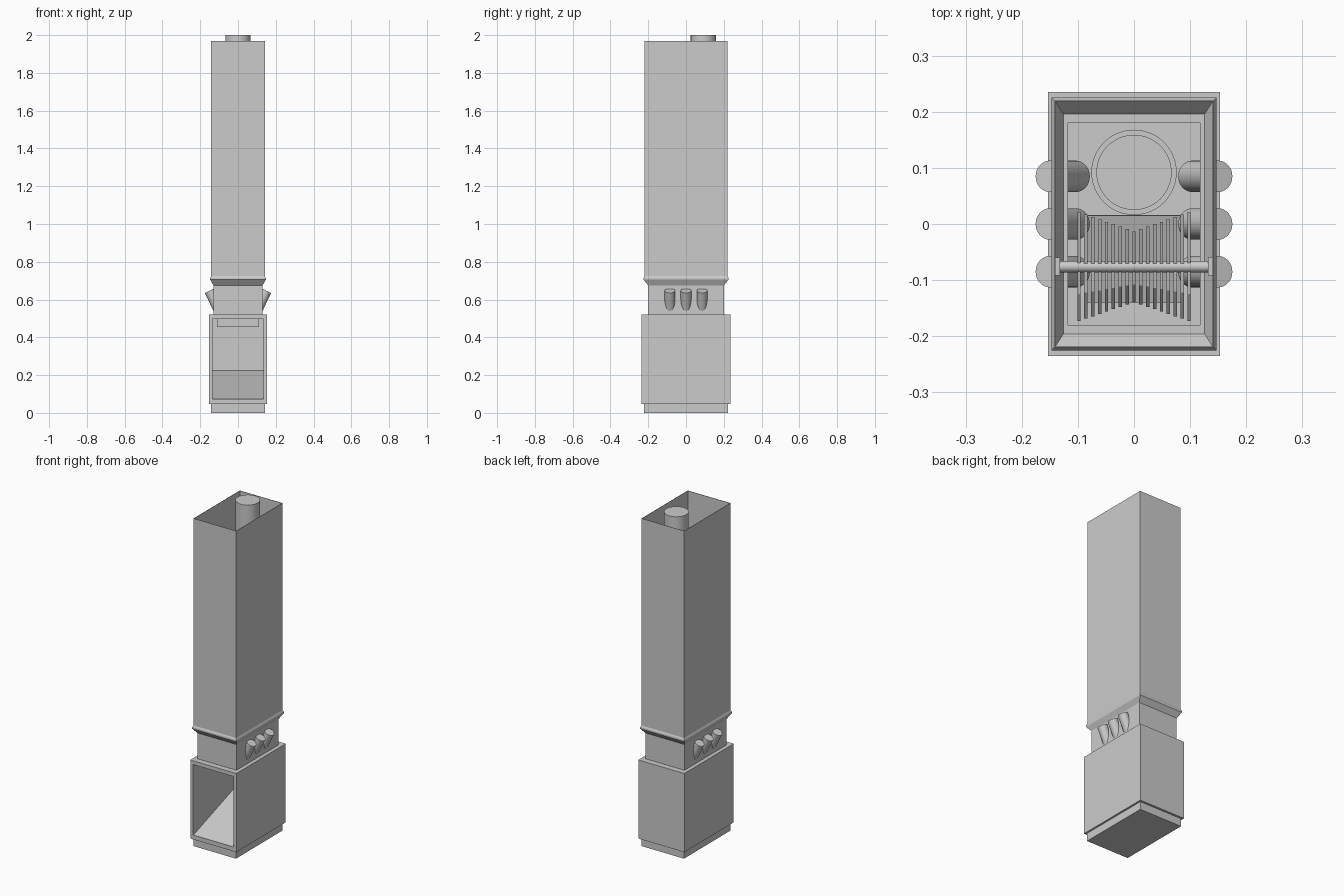
import bpy, bmesh, math
from mathutils import Vector

if "Cube" in bpy.data.objects:
    bpy.data.objects.remove(bpy.data.objects["Cube"])


def finish(name, bm, smooth=False):
    bmesh.ops.recalc_face_normals(bm, faces=bm.faces)
    me = bpy.data.meshes.new(name)
    bm.to_mesh(me)
    bm.free()
    ob = bpy.data.objects.new(name, me)
    bpy.context.collection.objects.link(ob)
    if smooth:
        bpy.context.view_layer.objects.active = ob
        ob.select_set(True)
        bpy.ops.object.shade_smooth_by_angle(angle=math.radians(35))
        ob.select_set(False)
    return ob


def box(name, x0, x1, y0, y1, z0, z1):
    bm = bmesh.new()
    bmesh.ops.create_cube(bm, size=1)
    for v in bm.verts:
        v.co = Vector(((x0 + x1) / 2 + v.co.x * (x1 - x0),
                       (y0 + y1) / 2 + v.co.y * (y1 - y0),
                       (z0 + z1) / 2 + v.co.z * (z1 - z0)))
    return finish(name, bm)


def ring(name, section, cy=0):
    """Hollow rectangular sleeve: closed section of (half x, half y, z)."""
    bm = bmesh.new()
    loops = [[bm.verts.new((sx * hx, cy + sy * hy, z))
              for sx, sy in ((-1, -1), (1, -1), (1, 1), (-1, 1))]
             for hx, hy, z in section]
    for i, a in enumerate(loops):
        b = loops[(i + 1) % len(loops)]
        for k in range(4):
            n = (k + 1) % 4
            bm.faces.new((a[k], a[n], b[n], b[k]))
    return finish(name, bm)


def rod(name, p, q, r, seg=32):
    p, q = Vector(p), Vector(q)
    bm = bmesh.new()
    bmesh.ops.create_cone(bm, cap_ends=True, segments=seg, radius1=r,
                          radius2=r, depth=(q - p).length)
    rot = (q - p).to_track_quat('Z', 'Y')
    for v in bm.verts:
        v.co = rot @ v.co + (p + q) / 2
    return finish(name, bm, True)


def plate(name, outline, x0, x1):
    """Extrude a (y, z) outline along x."""
    bm = bmesh.new()
    f = bm.faces.new([bm.verts.new((x0, y, z)) for y, z in outline])
    new = bmesh.ops.extrude_face_region(bm, geom=[f])['geom']
    for v in new:
        if isinstance(v, bmesh.types.BMVert):
            v.co.x = x1
    return finish(name, bm)


# plinth and firebox with an open front
box("plinth", -0.142, 0.142, -0.222, 0.222, 0, 0.05)
box("firebox_bottom", -0.153, 0.153, -0.235, 0.235, 0.047, 0.073)
for s, side in ((-1, "left"), (1, "right")):
    xs = sorted((s * 0.135, s * 0.153))
    box("firebox_wall_" + side, *xs, -0.235, 0.235, 0.073, 0.497)
box("firebox_back", -0.135, 0.135, 0.215, 0.235, 0.073, 0.497)
plate("sloped_floor", [(-0.225, 0.073), (0.215, 0.073), (0.215, 0.225)],
      -0.135, 0.135)

# firebox roof with a vent opening and its hanging lip
box("roof_back", -0.153, 0.153, 0.015, 0.235, 0.497, 0.52)
box("roof_front", -0.153, 0.153, -0.235, -0.14, 0.497, 0.52)
for s, side in ((-1, "left"), (1, "right")):
    xs = sorted((s * 0.085, s * 0.153))
    box("roof_" + side, *xs, -0.14, 0.015, 0.497, 0.52)
ring("vent_lip", [(0.11, 0.09, 0.497), (0.11, 0.09, 0.455),
                  (0.085, 0.077, 0.455), (0.085, 0.077, 0.497)], -0.0625)

# neck and thin open-topped tower
ring("neck", [(0.13, 0.2, 0.52), (0.13, 0.2, 0.69),
              (0.118, 0.18, 0.69), (0.118, 0.18, 0.52)])
ring("tower_shell", [(0.13, 0.2, 0.675), (0.147, 0.225, 0.705),
                     (0.147, 0.225, 0.715), (0.142, 0.22, 0.725),
                     (0.142, 0.22, 1.97), (0.14, 0.218, 1.97),
                     (0.14, 0.218, 0.715), (0.126, 0.196, 0.69)])

# flue pipe with base collar
rod("flue_pipe", (0, 0.092, 0.52), (0, 0.092, 2.0), 0.067, 48)
rod("flue_collar", (0, 0.092, 0.52), (0, 0.092, 0.6), 0.076, 48)

# slanted air nozzles through both neck walls
for s, side in ((-1, "left"), (1, "right")):
    for i in range(3):
        y = (i - 1) * 0.085
        rod(f"nozzle_{side}_{i + 1}", (s * 0.104, y, 0.55),
            (s * 0.15, y, 0.647), 0.028)

# axle with bent tines inside the tower
AY, AZ = -0.076, 0.78
rod("axle", (-0.139, AY, AZ), (0.139, AY, AZ), 0.01, 20)
for s, side in ((-1, "left"), (1, "right")):
    xs = sorted((s * 0.132, s * 0.14))
    box("axle_bracket_" + side, *xs, AY - 0.016, AY + 0.016,
        AZ - 0.016, AZ + 0.016)
for i in range(17):
    x = -0.098 + i * 0.01225
    r = 0.063 + 0.034 * abs(i - 8) / 8
    t = 0.006
    path = [(AY + r, AZ + 0.03), (AY, AZ), (AY - 0.5 * r, AZ - 0.01),
            (AY - r, AZ - 0.05)]
    outline = [(y, z + t) for y, z in path] + \
              [(y, z - t) for y, z in reversed(path)]
    plate(f"tine_{i + 1}", outline, x - 0.003, x + 0.003)
